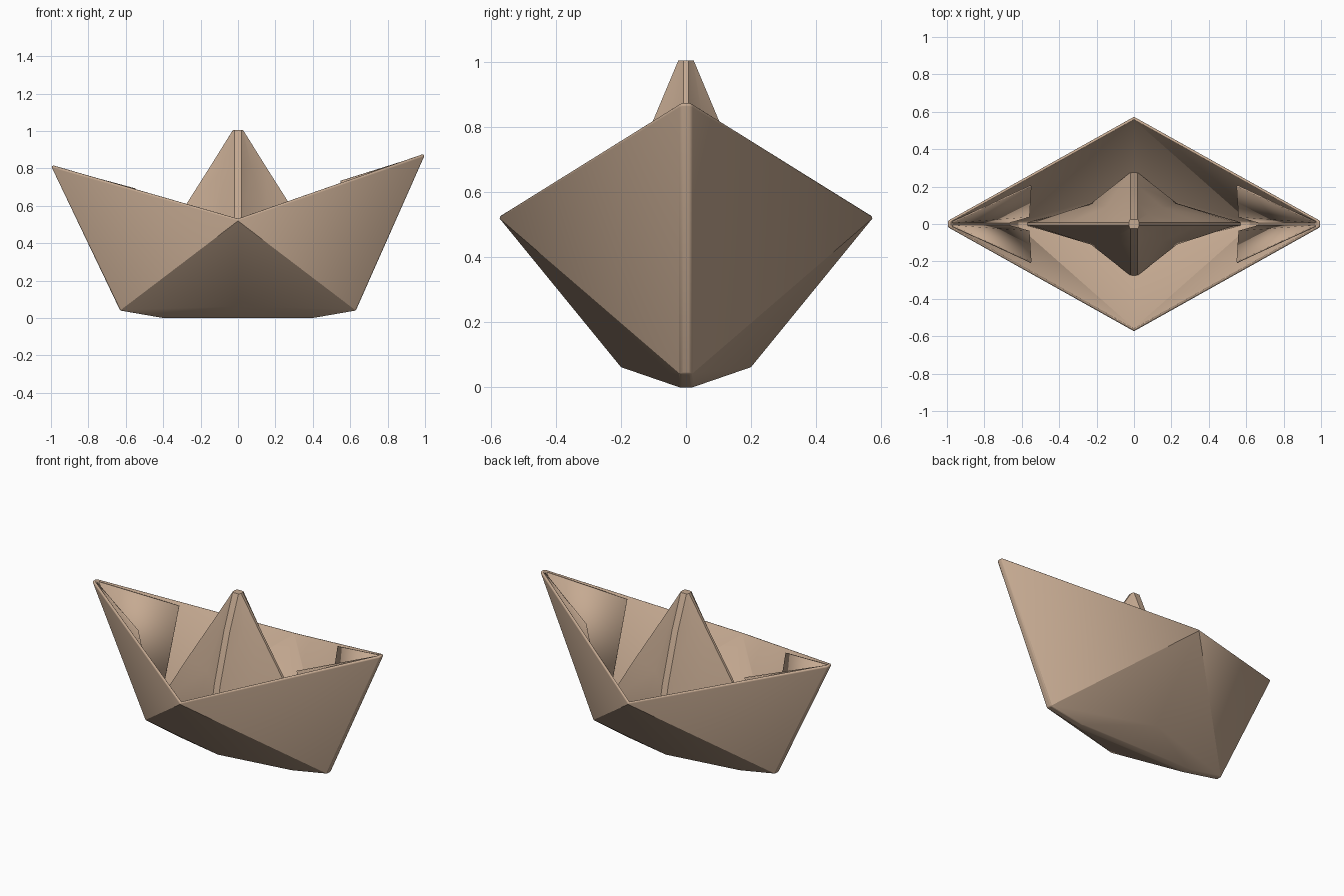
import bpy, bmesh, math

if "Cube" in bpy.data.objects:
    bpy.data.objects.remove(bpy.data.objects["Cube"])

paper = bpy.data.materials.new("tan paper")
paper.diffuse_color = (0.56, 0.40, 0.285, 1)
paper.use_nodes = True
paper.node_tree.nodes["Principled BSDF"].inputs["Base Color"].default_value = paper.diffuse_color


def make(name, verts, faces, thickness=0.0, offset=-1, bevel=0.0, angle=25):
    bm = bmesh.new()
    vs = [bm.verts.new(v) for v in verts]
    for f in faces:
        bm.faces.new([vs[i] for i in f])
    bmesh.ops.recalc_face_normals(bm, faces=bm.faces)
    # open hull: make sure the lowest face points down
    low = min(bm.faces, key=lambda f: f.calc_center_median().z)
    if name == "hull" and low.normal.z > 0:
        bmesh.ops.reverse_faces(bm, faces=bm.faces)
    me = bpy.data.meshes.new(name)
    bm.to_mesh(me)
    bm.free()
    me.materials.append(paper)
    ob = bpy.data.objects.new(name, me)
    bpy.context.collection.objects.link(ob)
    bpy.ops.object.select_all(action='DESELECT')
    bpy.context.view_layer.objects.active = ob
    ob.select_set(True)
    bpy.ops.object.shade_smooth_by_angle(angle=math.radians(angle))
    if thickness:
        m = ob.modifiers.new("sheet", 'SOLIDIFY')
        m.thickness, m.offset = thickness, offset
    if bevel:
        m = ob.modifiers.new("soft fold", 'BEVEL')
        m.width, m.segments = bevel, 2
        m.limit_method = 'ANGLE'
    return ob


TIP_Z = {-1: 0.81, 1: 0.87}
PEAK_Y, PEAK_Z = 0.575, 0.525

# hull: folded sides, blunt prow strips and a shallow keel
names, verts, faces = {}, [], []


def v(key, co):
    if key not in names:
        names[key] = len(verts)
        verts.append(co)
    return names[key]


def tip(s, t): return v(("tip", s, t), (s * 0.998, t * 0.017, TIP_Z[s]))
def end(s, t): return v(("end", s, t), (s * 0.63, t * 0.017, 0.04))
def peak(t): return v(("peak", t), (0, t * PEAK_Y, PEAK_Z))
def chine(t): return v(("chine", t), (0, t * 0.2, 0.062))
def keel(s, t): return v(("keel", s, t), (s * 0.4, t * 0.02, 0.0))


for t in (-1, 1):
    for s in (-1, 1):
        faces.append((tip(s, t), peak(t), end(s, t)))
        faces.append((peak(t), chine(t), end(s, t)))
        faces.append((chine(t), keel(s, t), end(s, t)))
    faces.append((chine(t), keel(-1, t), keel(1, t)))
for s in (-1, 1):
    faces.append((tip(s, -1), tip(s, 1), end(s, 1), end(s, -1)))
    faces.append((end(s, -1), end(s, 1), keel(s, 1), keel(s, -1)))
faces.append((keel(-1, -1), keel(1, -1), keel(1, 1), keel(-1, 1)))
make("hull", verts, faces, thickness=0.018, bevel=0.006)

# centre peak: star-shaped sections (z, half length, half width, inner x, inner y)
levels = [(0.05, 0.57, 0.16, 0.25, 0.09), (0.18, 0.54, 0.275, 0.23, 0.11),
          (0.5, 0.345, 0.205, 0.15, 0.09), (0.8, 0.155, 0.11, 0.075, 0.055),
          (1.005, 0.027, 0.024, 0.024, 0.02)]
pv, pf = [], []
for z, a, b, mx, my in levels:
    q = [(a, 0.008), (mx, my), (0.02, b)]
    ring = q + [(-x, y) for x, y in reversed(q)]
    ring += [(-x, -y) for x, y in ring]
    pv += [(x, y, z) for x, y in ring]
n = 12
for k in range(len(levels) - 1):
    for i in range(n):
        j = (i + 1) % n
        pf.append((k * n + i, k * n + j, (k + 1) * n + j, (k + 1) * n + i))
pf += [tuple(range(n)), tuple(range((len(levels) - 1) * n, len(levels) * n))]
make("centre_peak", pv, pf)

# folded flaps lining the inside of both ends
for s, side in ((-1, "left"), (1, "right")):
    for t, face in ((-1, "front"), (1, "back")):
        rim = PEAK_Z + (TIP_Z[s] - PEAK_Z) * 0.55
        pts = [(s * 0.97, t * 0.01, TIP_Z[s] - 0.005),
               (s * 0.55, t * 0.205, rim + (0.018 if s > 0 else 0.01)),
               (s * 0.56, t * 0.04, 0.17),
               (s * 0.68, t * 0.006, 0.16)]
        make(f"{side}_{face}_flap", pts, [(0, 1, 2), (0, 2, 3)], thickness=0.008, offset=0)
